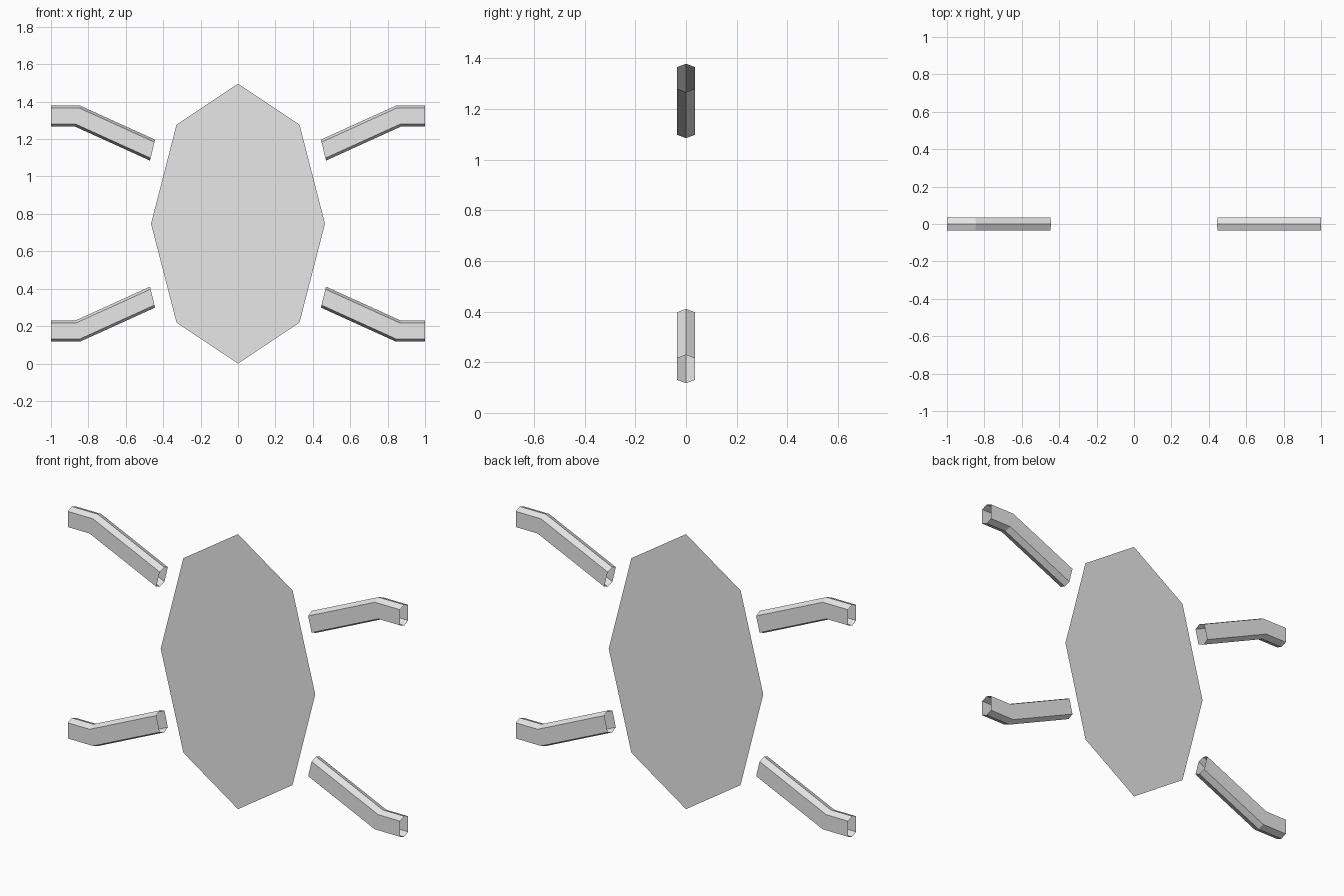
import bpy
import bmesh
from mathutils import Vector
from math import cos, sin, pi

cube = bpy.data.objects.get("Cube")
if cube:
    bpy.data.objects.remove(cube, do_unlink=True)

MID_Z = 0.748

grey = bpy.data.materials.new("light_grey")
grey.use_nodes = True
grey.diffuse_color = (0.8, 0.8, 0.8, 1)
grey.node_tree.nodes["Principled BSDF"].inputs["Base Color"].default_value = (0.8, 0.8, 0.8, 1)


def finish(name, bm):
    mesh = bpy.data.meshes.new(name)
    bm.to_mesh(mesh)
    bm.free()
    mesh.materials.append(grey)
    obj = bpy.data.objects.new(name, mesh)
    bpy.context.collection.objects.link(obj)
    return obj


# Flat eight-sided centre panel, facing the front
bm = bmesh.new()
angles = [i * pi / 4 for i in range(8)]
bm.faces.new([bm.verts.new((0.465 * cos(a), 0, MID_Z + MID_Z * sin(a))) for a in angles])
finish("centre_panel", bm)

# Bent arm: hexagonal open tube; each station is (x, height above middle, lean of section)
STATIONS = [(0.457, 0.393, -0.0135), (0.858, 0.575, -0.0135), (1.0, 0.575, 0)]
HEXAGON = [(0, 1), (0.035, 0.76), (0.035, -0.76), (0, -1), (-0.035, -0.76), (-0.035, 0.76)]
HALF_HEIGHT = 0.056


def arm(name, side, level):
    bm = bmesh.new()
    rings = []
    for x, h, lean in STATIONS:
        rings.append([bm.verts.new((side * (x + lean * t), y,
                                    MID_Z + level * (h + HALF_HEIGHT * t)))
                      for y, t in HEXAGON])
    for a, b in zip(rings, rings[1:]):
        for i in range(6):
            j = (i + 1) % 6
            bm.faces.new((a[i], a[j], b[j], b[i]))
    # Turn the walls outward
    bm.normal_update()
    front = min(bm.faces, key=lambda f: f.calc_center_median().y)
    if front.normal.dot(Vector((0, -1, 0))) < 0:
        bmesh.ops.reverse_faces(bm, faces=bm.faces[:])
    finish(name, bm)


for side_name, side in (("left", 1), ("right", -1)):
    for level_name, level in (("upper", 1), ("lower", -1)):
        arm(f"{level_name}_{side_name}_arm", side, level)
